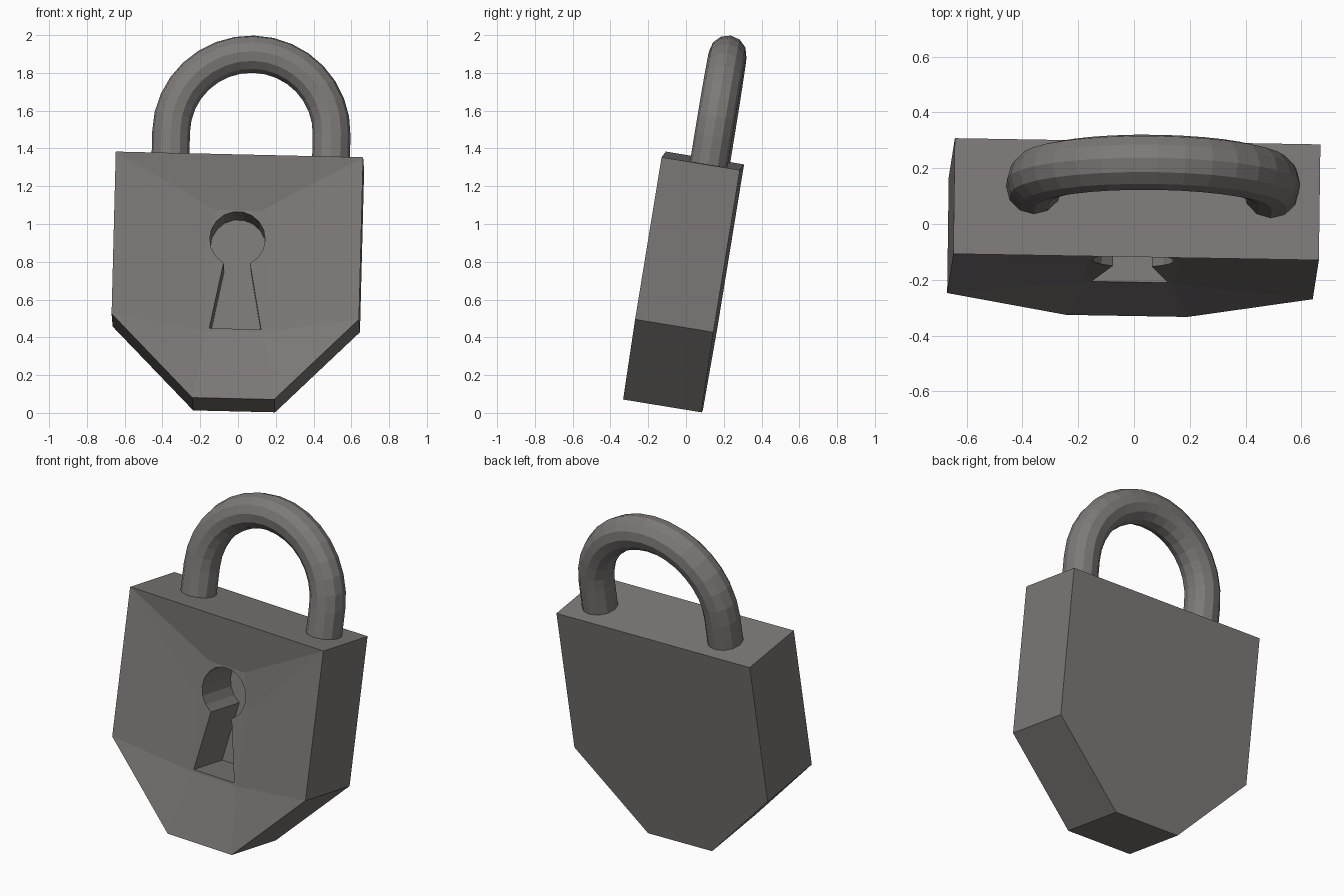
import bpy, bmesh
from math import sin, cos, pi, radians
from mathutils import Vector, Matrix

cube = bpy.data.objects.get("Cube")
if cube:
    bpy.data.objects.remove(cube, do_unlink=True)

metal = bpy.data.materials.new("dark_warm_grey")
metal.use_nodes = True
grey = (0.205, 0.19, 0.183, 1)
metal.diffuse_color = grey
metal.node_tree.nodes["Principled BSDF"].inputs["Base Color"].default_value = grey

# Whole padlock leans back, with a slight roll and turn
x_axis = Vector((1, -0.017, -0.023)).normalized()
z_axis = Vector((0.0254, 0.161, 0.986)).normalized()
y_axis = z_axis.cross(x_axis).normalized()
pose = Matrix((x_axis, y_axis, z_axis)).transposed().to_4x4()
pose.translation = (-0.023, -0.122, 0.042)


def finish(name, bm):
    bmesh.ops.recalc_face_normals(bm, faces=bm.faces)
    mesh = bpy.data.meshes.new(name)
    bm.to_mesh(mesh)
    bm.free()
    mesh.materials.append(metal)
    obj = bpy.data.objects.new(name, mesh)
    obj.matrix_world = pose
    bpy.context.collection.objects.link(obj)
    return obj


def loft(name, rings, triangulate=False):
    """Bridge rings of equal size and cap both ends."""
    bm = bmesh.new()
    loops = [[bm.verts.new(p) for p in ring] for ring in rings]
    n = len(loops[0])
    for a, b in zip(loops, loops[1:]):
        for i in range(n):
            j = (i + 1) % n
            bm.faces.new((a[i], a[j], b[j], b[i]))
    bm.faces.new(loops[0])
    bm.faces.new(loops[-1])
    if triangulate:
        bmesh.ops.triangulate(bm, faces=[f for f in bm.faces if len(f.verts) == 4])
    return finish(name, bm)


def mirrored(half, y):
    """Closed outline from its +x half, set at depth y."""
    return [(x, y, z) for x, z in half] + [(-x, y, z) for x, z in reversed(half)]


# Body: six-sided shield with a front dished in towards the keyhole
shield = [(0.217, 0), (0.655, 0.44), (0.655, 1.31)]
dish = [(0.15, 0.37), (0.17, 0.8), (0.12, 1.02)]
body = loft("body", [mirrored(shield, 0.21), mirrored(shield, -0.21),
                     mirrored(dish, -0.15)], True)

# Keyhole: round top with a flared slot
hole = [(0.137, 0.384)]
steps = 7
for i in range(steps + 1):
    a = radians(28.4) + (pi - radians(28.4)) * i / (steps + 0.5)
    hole.append((0.147 * sin(a), 0.866 - 0.147 * cos(a)))
cutter = loft("keyhole_cutter", [mirrored(hole, -0.4), mirrored(hole, 0.12)])
cutter.hide_render = True
cutter.display_type = 'WIRE'
cut = body.modifiers.new("keyhole", 'BOOLEAN')
cut.operation = 'DIFFERENCE'
cut.solver = 'EXACT'
cut.object = cutter
bpy.context.view_layer.objects.active = body
bpy.ops.object.modifier_apply(modifier=cut.name)
bpy.data.objects.remove(cutter, do_unlink=True)

# Shackle: round bar swept down two legs and over a half circle
centre, bend, bar, sides, segments = Vector((0.056, 0.04, 1.465)), 0.425, 0.1, 12, 16


def bar_ring(angle, drop=0):
    out = Vector((cos(angle), 0, sin(angle)))
    mid = centre + out * bend - Vector((0, 0, drop))
    return [mid + bar * (out * cos(t) + Vector((0, sin(t), 0)))
            for t in (2 * pi * k / sides for k in range(sides))]


arc = [bar_ring(pi * i / segments) for i in range(segments + 1)]
loft("shackle", [bar_ring(0, 0.2)] + arc + [bar_ring(pi, 0.2)])
